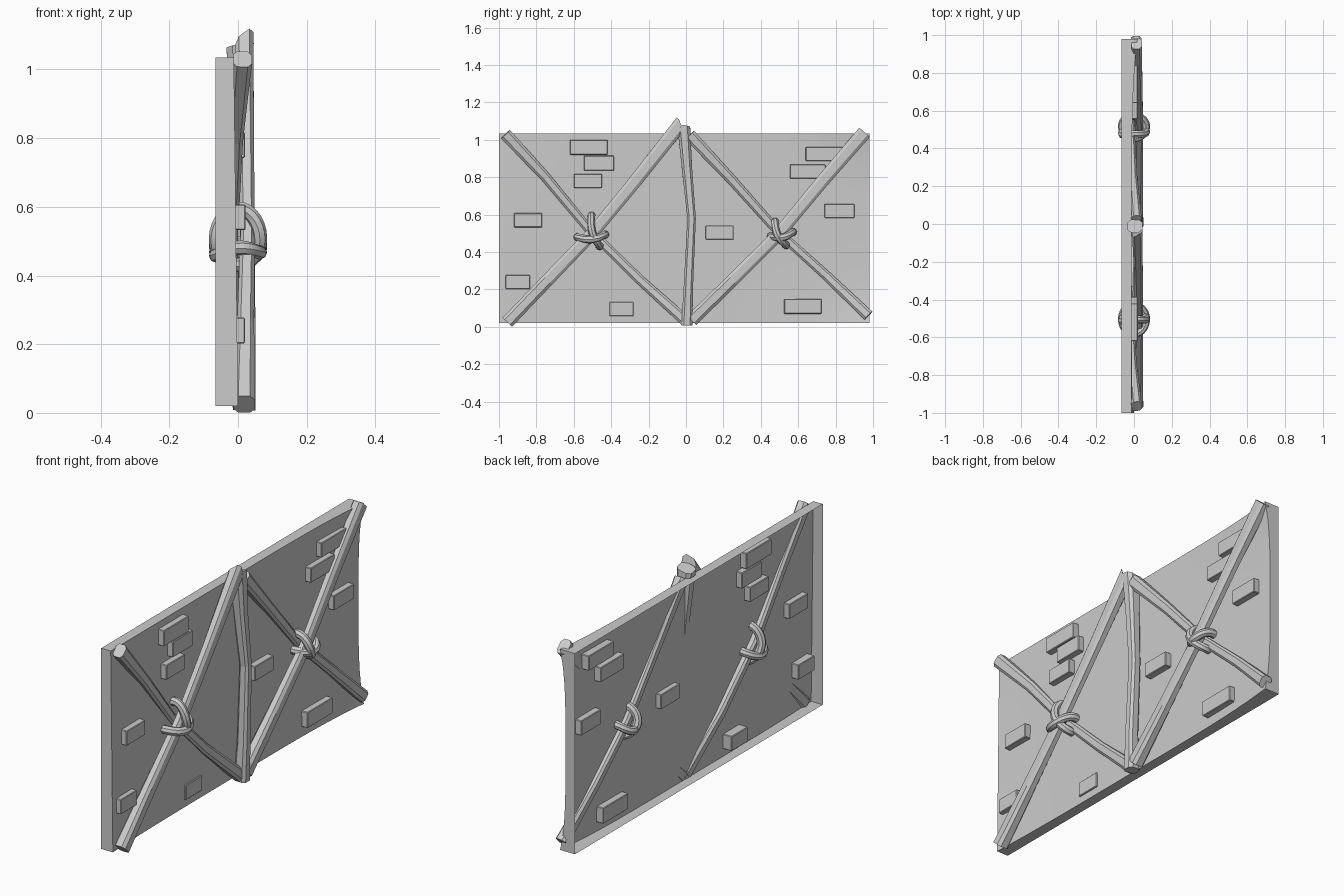
import bpy, bmesh, math
from mathutils import Vector

if "Cube" in bpy.data.objects:
    bpy.data.objects.remove(bpy.data.objects["Cube"])

def finish(name, bm, smooth=None):
    bmesh.ops.recalc_face_normals(bm, faces=bm.faces[:])
    me = bpy.data.meshes.new(name)
    bm.to_mesh(me)
    bm.free()
    ob = bpy.data.objects.new(name, me)
    bpy.context.collection.objects.link(ob)
    if smooth:
        bpy.ops.object.select_all(action='DESELECT')
        ob.select_set(True)
        bpy.context.view_layer.objects.active = ob
        bpy.ops.object.shade_smooth_by_angle(angle=math.radians(smooth))
    return ob

def sweep(name, points, sizes, c=0.22, slant=0.0):
    """Chamfered square section swept along points; sizes = (in-plane width, x depth)."""
    bm = bmesh.new()
    P = [Vector(p) for p in points]
    k = 0.5 - c
    prof = [(.5, -k), (.5, k), (k, .5), (-k, .5), (-.5, k), (-.5, -k), (-k, -.5), (k, -.5)]
    rings = []
    for i, p in enumerate(P):
        t = (P[min(i + 1, len(P) - 1)] - P[max(i - 1, 0)]).normalized()
        u = Vector((1, 0, 0)).cross(t).normalized()
        v = t.cross(u)
        w, d = sizes[i]
        last = slant if i == len(P) - 1 else 0
        rings.append([bm.verts.new(p + u * a * w + v * b * d + t * last * (a + b)) for a, b in prof])
    for r, s in zip(rings, rings[1:]):
        for j in range(8):
            bm.faces.new((r[j], r[(j + 1) % 8], s[(j + 1) % 8], s[j]))
    bm.faces.new(rings[0])
    bm.faces.new(rings[-1])
    return finish(name, bm)

# Wall panel: gently pulled sheet with folded-back rim, open behind
Y0, Y1, Z0, Z1, BACK = -1.0, 0.98, 0.02, 1.035, -0.065
bm = bmesh.new()
bmesh.ops.create_grid(bm, x_segments=24, y_segments=12, size=1)
for v in bm.verts:
    a, b = v.co.x, v.co.y
    pull = 0.03 * max(0, a) ** 4 * abs(b) ** 4
    pull += 0.006 * (1 - b) * max(0, -a) ** 4
    v.co = (-0.012 + pull, Y0 + (a + 1) / 2 * (Y1 - Y0), Z0 + (b + 1) / 2 * (Z1 - Z0))
rim = bmesh.ops.extrude_edge_only(bm, edges=[e for e in bm.edges if e.is_boundary])
for g in rim['geom']:
    if isinstance(g, bmesh.types.BMVert):
        g.co.x = BACK
finish('wall_panel', bm, 30)

# Bricks: y, z, width, height, back x, front x
bricks = [(-.52, .96, .20, .08, -.045, .02), (-.465, .875, .16, .08, -.045, .018),
          (-.525, .78, .15, .075, -.045, .02), (-.845, .57, .15, .075, -.04, .022),
          (-.90, .24, .13, .075, -.045, .02), (-.345, .095, .13, .075, -.06, -.004),
          (.18, .505, .15, .075, -.04, .022), (.74, .925, .20, .075, -.045, .02),
          (.65, .83, .19, .075, -.045, .02), (.82, .62, .16, .075, -.045, .02),
          (.625, .11, .20, .08, -.045, .022)]
for i, (y, z, w, h, xa, xb) in enumerate(bricks):
    bm = bmesh.new()
    bmesh.ops.create_cube(bm, size=1)
    for v in bm.verts:
        v.co = ((xa + xb) / 2 + v.co.x * (xb - xa), y + v.co.y * w, z + v.co.z * h)
    bmesh.ops.bevel(bm, geom=bm.edges[:], offset=0.003, segments=1, affect='EDGES')
    finish(f'brick_{i + 1}', bm)

# Rear braces, dipping through the panel at the crossings
thin = [(.066, .055), (.052, .045), (.046, .042), (.05, .045), (.06, .055)]
sweep('rear_brace_left', [(.013, -.965, 1.03), (-.008, -.75, .80), (-.022, -.51, .51),
      (-.016, -.25, .255), (.012, 0, .03)], thin)
sweep('rear_brace_right', [(.013, .02, 1.025), (-.006, .25, .78), (-.018, .5, .50),
      (-.014, .75, .275), (.012, .975, .06)], thin)

# Front braces
thick = [(.07, .062), (.068, .05), (.066, .042), (.07, .045), (.075, .055)]
sweep('front_brace_left', [(.018, -.955, .025), (.022, -.74, .25), (.028, -.5, .5),
      (.024, -.27, .78), (.018, -.045, 1.065)], thick, slant=.05)
sweep('front_brace_right', [(.016, .03, .035), (.022, .25, .25), (.028, .49, .49),
      (.022, .73, .78), (.014, .955, 1.04)], thick)

# Bent centre post
sweep('centre_post', [(.018, .005, .008), (.024, .012, .2), (.022, .03, .58),
      (.012, .005, .85), (.006, -.012, 1.07)],
      [(.06, .066), (.05, .055), (.045, .05), (.055, .06), (.068, .08)], slant=.015)

# Rope lashings: oval loops wrapped round each crossing
def rope(name, y, z, angle, half, bow, r=.021, n=28, m=8):
    bm = bmesh.new()
    u = Vector((0, math.cos(angle), math.sin(angle)))
    w = Vector((0, -u.z, u.y))
    X = Vector((1, 0, 0))
    rings = []
    for i in range(n):
        a = math.tau * i / n
        ctr = Vector((0, y, z)) + u * half * math.cos(a) + X * .064 * math.sin(a) \
            + w * bow * (math.cos(2 * a) + .4 * math.sin(a))
        out = (u * math.cos(a) + X * math.sin(a)).normalized()
        rings.append([bm.verts.new(ctr + r * (out * math.cos(math.tau * j / m)
                     + w * math.sin(math.tau * j / m))) for j in range(m)])
    for i in range(n):
        p, q = rings[i], rings[(i + 1) % n]
        for j in range(m):
            bm.faces.new((p[j], p[(j + 1) % m], q[(j + 1) % m], q[j]))
    finish(name, bm, 40)

rope('rope_left_upright', -.495, .51, math.radians(105), .085, -.012)
rope('rope_left_cross', -.505, .475, math.radians(5), .075, .012)
rope('rope_right_upright', .495, .495, math.radians(115), .07, -.012)
rope('rope_right_cross', .515, .485, math.radians(10), .06, .012)
